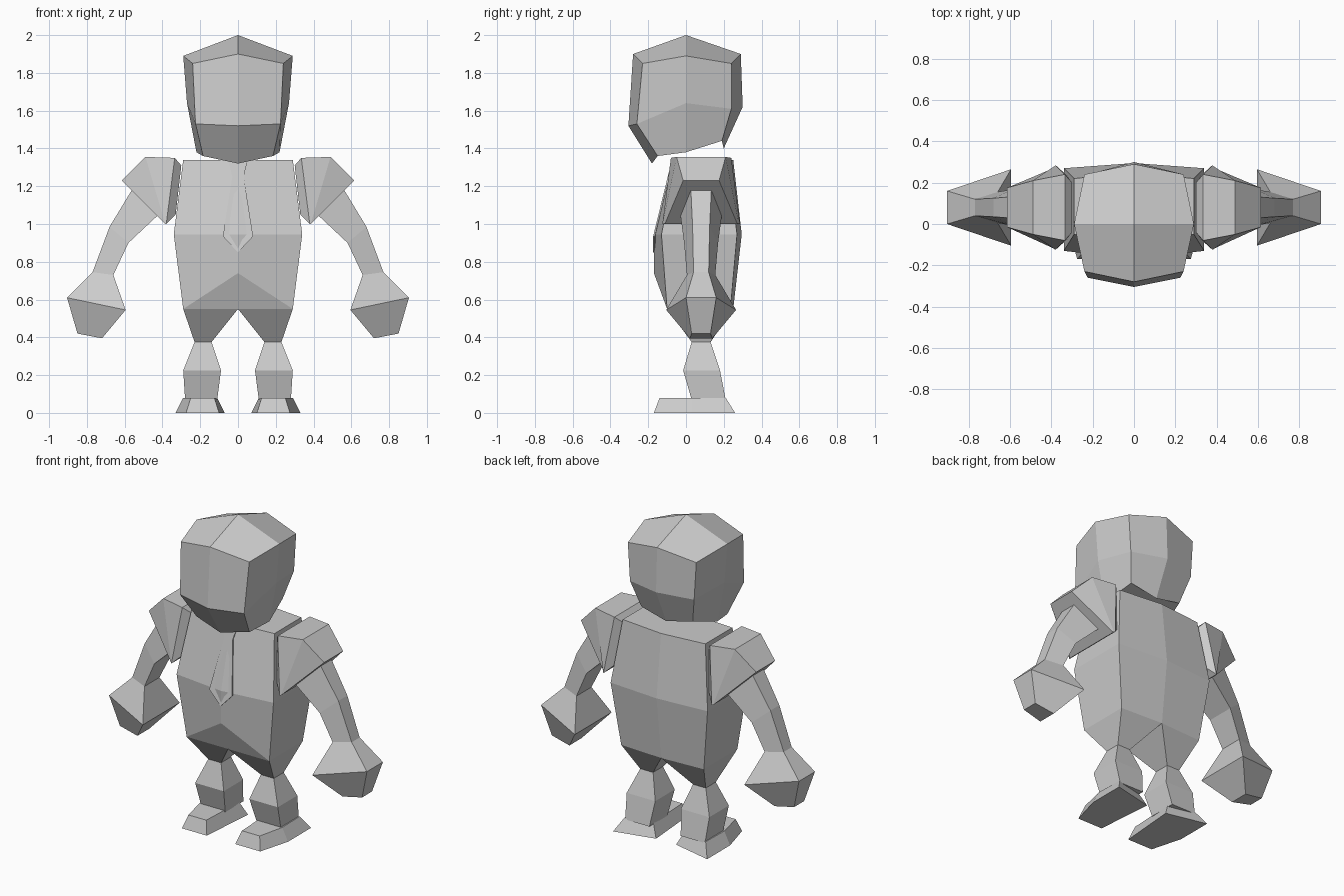
import bpy
import bmesh

if "Cube" in bpy.data.objects:
    bpy.data.objects.remove(bpy.data.objects["Cube"])

grey = bpy.data.materials.new("plain grey")
grey.diffuse_color = (0.6, 0.6, 0.6, 1)
grey.use_nodes = True
grey.node_tree.nodes["Principled BSDF"].inputs["Base Color"].default_value = grey.diffuse_color


def build(name, verts, faces, mirror=False):
    """Flat-shaded mesh object, optionally mirrored across x = 0."""
    me = bpy.data.meshes.new(name)
    me.from_pydata(verts, [], faces)
    bm = bmesh.new()
    bm.from_mesh(me)
    bmesh.ops.recalc_face_normals(bm, faces=bm.faces[:])
    bm.to_mesh(me)
    bm.free()
    me.materials.append(grey)
    ob = bpy.data.objects.new(name, me)
    bpy.context.collection.objects.link(ob)
    if mirror:
        m = ob.modifiers.new("mirror", 'MIRROR')
        m.use_mirror_merge = False
    return ob


def bridge(a, b, n):
    """Quads between two rings of n vertices starting at indices a and b."""
    return [(a + i, a + (i + 1) % n, b + (i + 1) % n, b + i) for i in range(n)]


def loft(name, rings, mirror=False):
    """Closed loft through rings with the same number of points."""
    n = len(rings[0])
    verts = [p for r in rings for p in r]
    faces = [tuple(range(n)), tuple(range(len(verts) - n, len(verts)))]
    for k in range(len(rings) - 1):
        faces += bridge(k * n, (k + 1) * n, n)
    return build(name, verts, faces, mirror)


def full(half):
    """Complete a half ring running from front centre to back centre."""
    return half + [(-x, y, z) for x, y, z in half[-2:0:-1]]


def rect(x0, x1, y0, y1, z):
    return [(x0, y0, z), (x1, y0, z), (x1, y1, z), (x0, y1, z)]


MID = 0.08  # depth centre of the arms


def slab(outer, inner):
    """Arm section from (x, z, half depth) of its outer and inner edges."""
    (xo, zo, ho), (xi, zi, hi) = outer, inner
    return [(xo, MID - ho, zo), (xo, MID + ho, zo),
            (xi, MID + hi, zi), (xi, MID - hi, zi)]


# Head: three eight-sided rings with a peaked crown made of four quads
head = [full(h) for h in (
    [(0, -.28, 1.90), (.24, -.23, 1.85), (.29, 0, 1.89), (.24, .24, 1.85), (0, .29, 1.90)],
    [(0, -.305, 1.52), (.225, -.26, 1.53), (.27, 0, 1.64), (.225, .24, 1.61), (0, .30, 1.62)],
    [(0, -.18, 1.32), (.185, -.15, 1.36), (.22, 0, 1.38), (.18, .19, 1.44), (0, .20, 1.40)])]
verts = [p for r in head for p in r] + [(0, 0, 2.0)]
faces = bridge(0, 8, 8) + bridge(8, 16, 8) + [tuple(range(16, 24))]
faces += [(24, i, i + 1, (i + 2) % 8) for i in range(0, 8, 2)]
build("head", verts, faces)

# Torso: shoulder, belly and hip rings, then two stumps tapering to the legs
torso = [full(h) for h in (
    [(0, -.07, 1.34), (.29, -.05, 1.34), (.29, .22, 1.34), (0, .25, 1.34)],
    [(0, -.17, .945), (.34, -.13, .945), (.34, .27, .945), (0, .295, .945)],
    [(0, -.17, .74), (.29, -.10, .55), (.29, .235, .55), (0, .25, .55)])]
verts = [p for r in torso for p in r] + [(0, -.10, .55)]
faces = [tuple(range(6))] + bridge(0, 6, 6) + bridge(6, 12, 6)
faces += [(12, 13, 18), (12, 18, 17)]
for s, front, back in ((1, 13, 14), (-1, 17, 16)):
    k = len(verts)
    verts += [(s * x, y, z) for x, y, z in rect(.14, .23, .03, .13, .375)]
    faces += [(18, front, k + 1, k), (front, back, k + 2, k + 1),
              (back, 15, k + 3, k + 2), (15, 18, k, k + 3),
              (k, k + 1, k + 2, k + 3)]
build("torso", verts, faces)

# Necktie: thin plate lying on the sloping chest
tie = [(.05, 1.335), (.03, 1.25), (.08, .935), (0, .85)]
outline = tie + [(-x, z) for x, z in tie[-2::-1]]


def chest(z):
    return -.07 - .10 * min(1, (1.34 - z) / .395)


loft("necktie", [[(x, chest(z) + d, z) for x, z in outline] for d in (-.004, .004)])

# Legs: narrow at the hip, widest at the knee
loft("leg", [rect(.14, .23, .03, .13, .375),
             rect(.09, .29, -.015, .18, .225),
             rect(.11, .28, .03, .21, .07)], True)

# Feet: five-sided wedges
loft("foot", [
    [(.275, -.17, 0), (.10, -.17, 0), (.07, .20, 0), (.33, .26, 0), (.33, .03, 0)],
    [(.25, -.14, .08), (.125, -.14, .08), (.11, .17, .08), (.285, .21, .08), (.29, .03, .08)]],
    True)

# Shoulder pads: bevelled inner plate, flared collar, outer tip
loft("shoulder_pad", [
    slab((.30, 1.31, .12), (.33, 1.05, .16)),
    slab((.335, 1.35, .16), (.38, 1.0, .205)),
    slab((.49, 1.355, .13), (.385, 1.0, .20)),
    slab((.615, 1.23, .095), (.39, 1.005, .19))], True)

# Arms: trapezoid sections bending at the elbow
loft("arm", [
    slab((.55, 1.20, .055), (.42, 1.05, .11)),
    slab((.68, .985, .045), (.58, .90, .09)),
    slab((.77, .745, .04), (.66, .73, .075))], True)

# Hands: flared mitts closing to a small tip
loft("hand", [
    slab((.77, .745, .04), (.66, .73, .075)),
    slab((.905, .61, .08), (.595, .545, .185)),
    slab((.85, .42, .05), (.72, .395, .06))], True)
